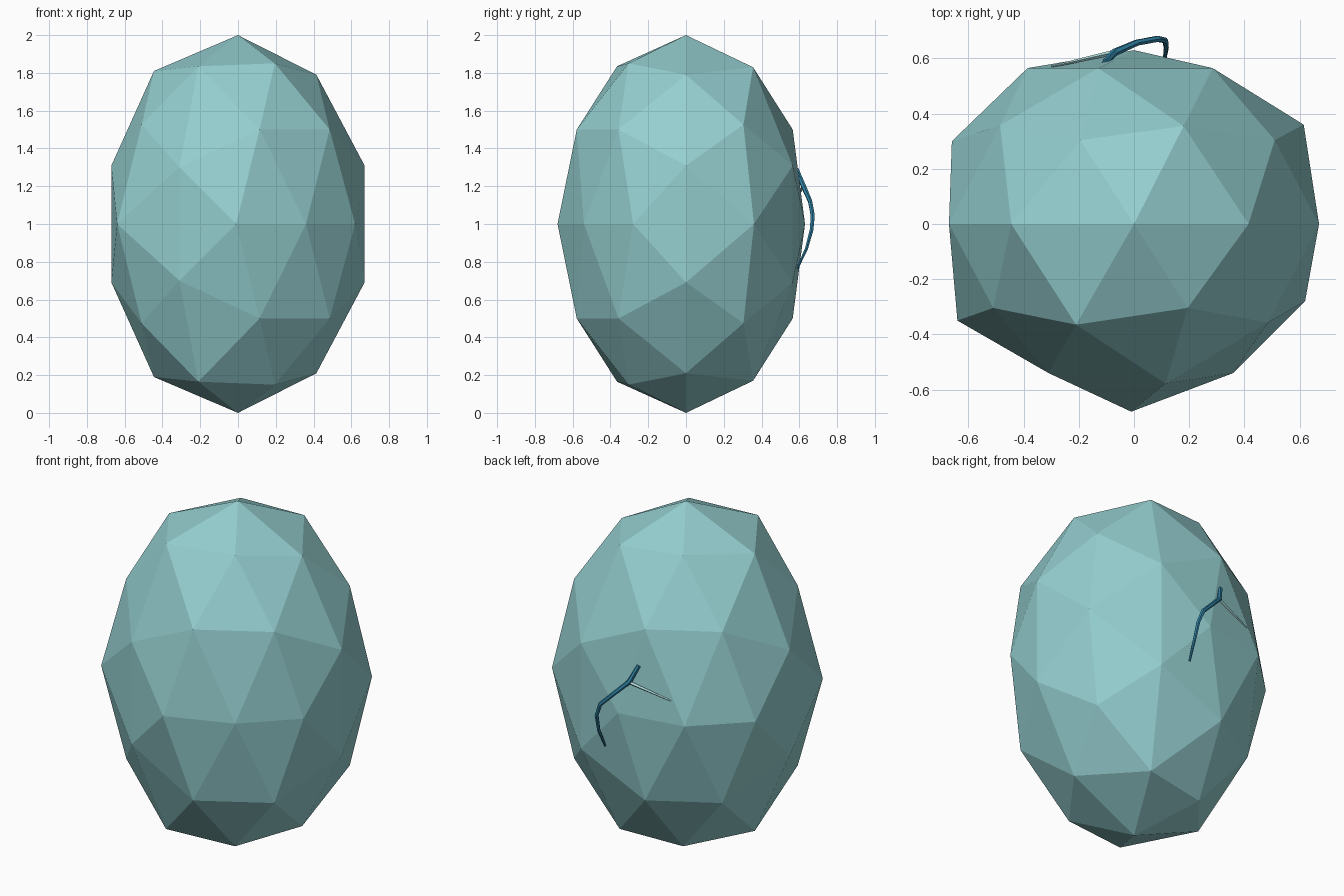
import bpy, bmesh, math
from mathutils import Matrix, Vector

cube = bpy.data.objects.get("Cube")
if cube:
    bpy.data.objects.remove(cube, do_unlink=True)


def make_material(name, color):
    mat = bpy.data.materials.new(name)
    mat.use_nodes = True
    mat.diffuse_color = (*color, 1)
    mat.node_tree.nodes["Principled BSDF"].inputs["Base Color"].default_value = (*color, 1)
    return mat


def add_mesh(name, bm, mat):
    mesh = bpy.data.meshes.new(name)
    bm.to_mesh(mesh)
    bm.free()
    mesh.materials.append(mat)
    obj = bpy.data.objects.new(name, mesh)
    bpy.context.collection.objects.link(obj)
    return obj


pale_teal = make_material("pale_teal", (0.30, 0.62, 0.63))
light_teal = make_material("light_teal", (0.42, 0.70, 0.70))
deep_blue = make_material("deep_blue", (0.03, 0.23, 0.38))

# Faceted stone body: a low-poly ball turned on its side and stretched upright
bm = bmesh.new()
bmesh.ops.create_icosphere(bm, subdivisions=2, radius=1)
bmesh.ops.rotate(bm, verts=bm.verts, cent=(0, 0, 0), matrix=Matrix.Rotation(math.pi / 2, 3, 'X'))
bmesh.ops.scale(bm, verts=bm.verts, vec=(0.705, 0.68, 1))

# Slight hand-carved irregularities: (where, moved to), mirrored top and bottom
dents = [
    ((0, 0.68, 0), (0, 0.63, 0)),
    ((0, -0.68, 0), (-0.01, -0.68, 0)),
    ((0.37, -0.58, 0), (0.36, -0.54, 0)),
    ((-0.30, -0.58, 0.31), (-0.31, -0.54, 0.30)),
    ((-0.60, -0.36, 0), (-0.64, -0.35, 0)),
    ((0.63, -0.30, 0), (0.62, -0.28, 0)),
    ((-0.63, 0.30, 0), (-0.66, 0.30, 0)),
    ((0.60, 0.36, 0), (0.615, 0.36, 0)),
    ((-0.415, 0, 0.81), (-0.445, 0, 0.81)),
    ((0.415, 0, 0.81), (0.415, 0, 0.79)),
    ((-0.19, -0.36, 0.81), (-0.21, -0.365, 0.835)),
    ((0.19, 0.36, 0.81), (0.18, 0.355, 0.83)),
]
for v in bm.verts:
    side = -1 if v.co.z < -0.01 else 1
    spot = Vector((v.co.x, v.co.y, v.co.z * side))
    for where, moved in dents:
        if (spot - Vector(where)).length < 0.03:
            v.co = (moved[0], moved[1], moved[2] * side)
            break
    else:
        # The rear is a little flatter than the front
        if v.co.y > 0.5:
            v.co.y = 0.565
            v.co.x -= 0.015
bmesh.ops.translate(bm, verts=bm.verts, vec=(0, 0, 1))
add_mesh("stone_body", bm, pale_teal)


def tapered_tube(name, path, mat, sides=6):
    """Sweep a small polygon along (x, y, z, radius) points and cap the ends."""
    bm = bmesh.new()
    points = [Vector(p[:3]) for p in path]
    rings = []
    for i, p in enumerate(points):
        along = points[min(i + 1, len(points) - 1)] - points[max(i - 1, 0)]
        u = along.cross(Vector((0, 1, 0))).normalized()
        w = along.cross(u).normalized()
        angles = [2 * math.pi * k / sides for k in range(sides)]
        rings.append([bm.verts.new(p + path[i][3] * (u * math.cos(a) + w * math.sin(a)))
                      for a in angles])
    for a, b in zip(rings, rings[1:]):
        for k in range(sides):
            n = (k + 1) % sides
            bm.faces.new((a[k], a[n], b[n], b[k]))
    bm.faces.new(rings[0])
    bm.faces.new(rings[-1])
    bmesh.ops.recalc_face_normals(bm, faces=bm.faces)
    return add_mesh(name, bm, mat)


# Crooked stem arching over the rear of the stone
tapered_tube("bent_stem", [
    (-0.105, 0.585, 1.29, 0.012), (-0.07, 0.622, 1.20, 0.014),
    (0.01, 0.657, 1.12, 0.012), (0.085, 0.671, 1.045, 0.012),
    (0.113, 0.665, 0.97, 0.011), (0.117, 0.638, 0.87, 0.009),
    (0.11, 0.59, 0.765, 0.006)], deep_blue)

# Thin spine branching off the stem
tapered_tube("side_spine", [
    (-0.07, 0.622, 1.195, 0.010), (-0.30, 0.57, 1.13, 0.004)], light_teal, sides=4)
